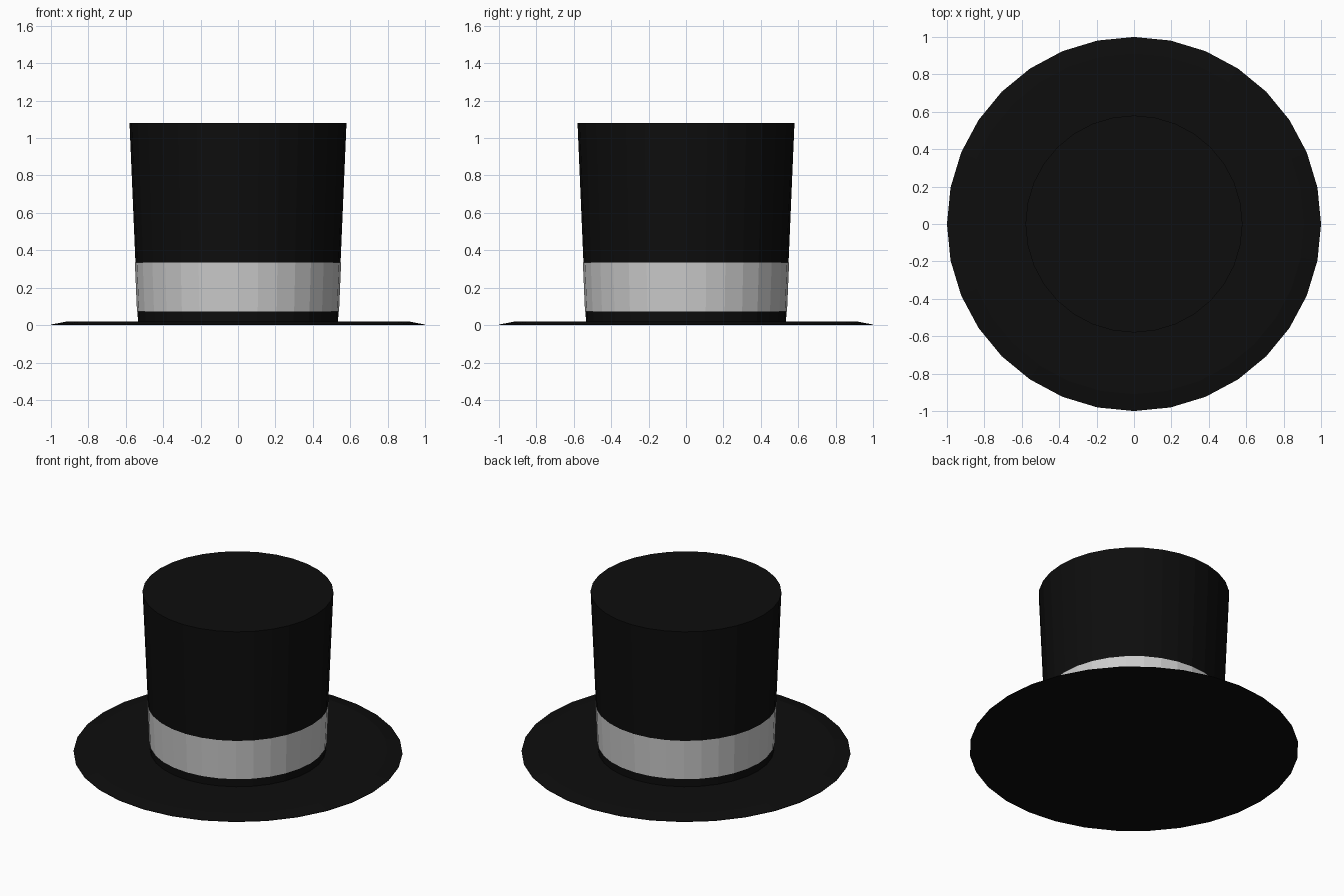
import bpy, bmesh
from math import cos, sin, tau

if "Cube" in bpy.data.objects:
    bpy.data.objects.remove(bpy.data.objects["Cube"])

SIDES = 32

black = bpy.data.materials.new("black_felt")
black.diffuse_color = (0.004, 0.004, 0.004, 1)
black.use_nodes = True
black.node_tree.nodes["Principled BSDF"].inputs["Base Color"].default_value = black.diffuse_color


def lathe(name, profile, mat=None, caps=True):
    """Spin (radius, z) points, listed bottom to top, into a flat-faced solid."""
    bm = bmesh.new()
    rings = [[bm.verts.new((r * cos(tau * i / SIDES), r * sin(tau * i / SIDES), z))
              for i in range(SIDES)] for r, z in profile]
    for a, b in zip(rings, rings[1:]):
        for i in range(SIDES):
            j = (i + 1) % SIDES
            bm.faces.new((a[i], a[j], b[j], b[i]))
    if caps:
        bm.faces.new(rings[0][::-1])
        bm.faces.new(rings[-1])
    mesh = bpy.data.meshes.new(name)
    bm.to_mesh(mesh)
    bm.free()
    if mat:
        mesh.materials.append(mat)
    obj = bpy.data.objects.new(name, mesh)
    bpy.context.collection.objects.link(obj)
    return obj


def crown_radius(z):
    return 0.535 + (z - 0.02) / 1.06 * 0.045


# Thin brim with a bevelled edge
lathe("brim", [(1.0, 0.0), (1.0, 0.003), (0.91, 0.02)], black)

# Crown flaring slightly towards the top
lathe("crown", [(crown_radius(z), z) for z in (0.02, 1.08)], black)

# Grey ribbon hugging the crown
lathe("hat_band", [(crown_radius(z) + 0.003, z) for z in (0.073, 0.335)], caps=False)
